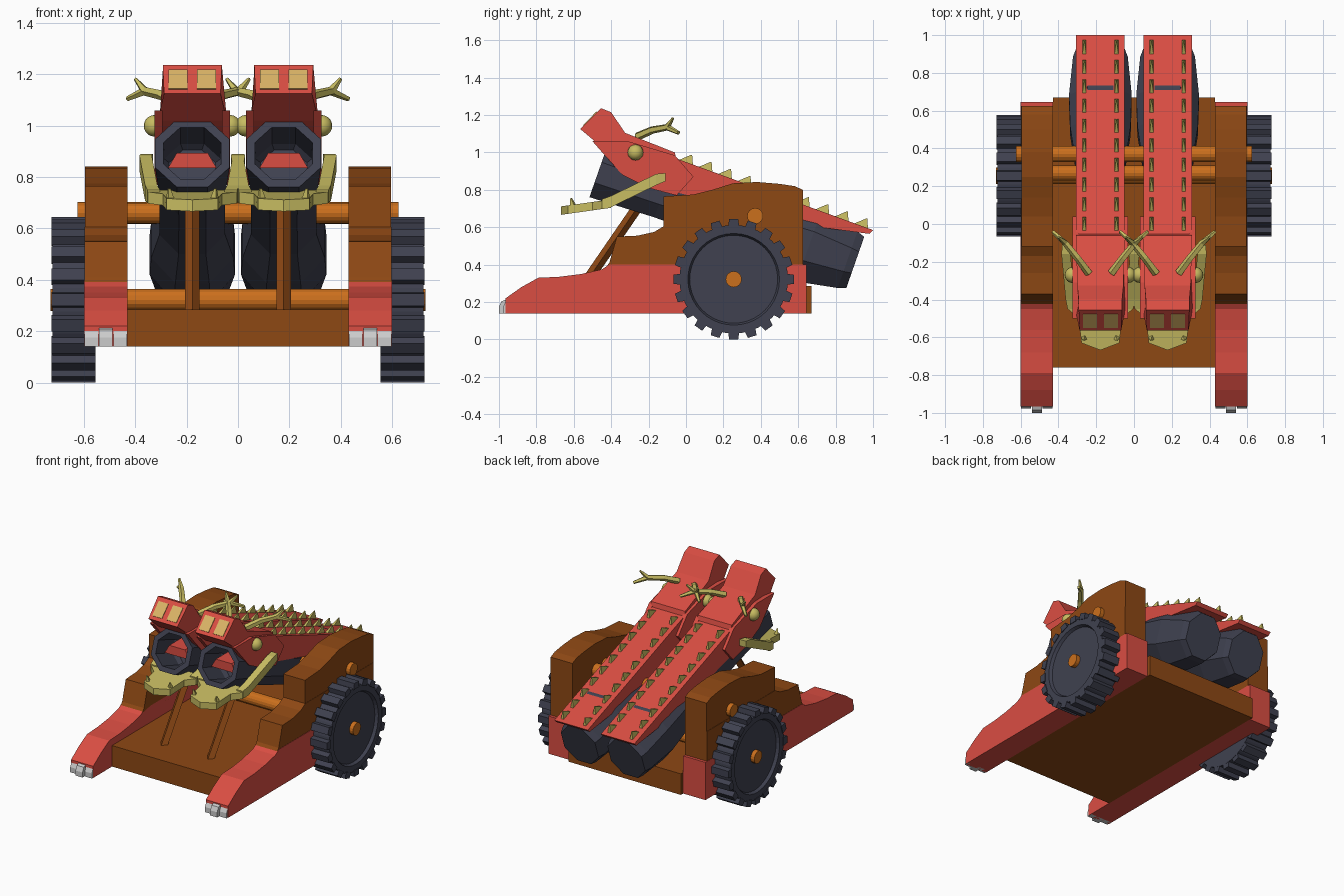
import bpy, bmesh, math
from mathutils import Vector, Matrix

if "Cube" in bpy.data.objects:
    bpy.data.objects.remove(bpy.data.objects["Cube"])


def mat(name, r, g, b):
    m = bpy.data.materials.new(name)
    m.diffuse_color = (r, g, b, 1)
    m.use_nodes = True
    m.node_tree.nodes["Principled BSDF"].inputs["Base Color"].default_value = m.diffuse_color
    return m


BROWN = mat("brown_wood", 0.27, 0.065, 0.007)
ORANGE = mat("orange_wood", 0.6, 0.16, 0.012)
RED = mat("red_paint", 0.70, 0.075, 0.055)
DARK = mat("dark_iron", 0.05, 0.053, 0.08)
BONE = mat("bone_yellow", 0.57, 0.50, 0.12)
TAN = mat("tan", 0.7, 0.45, 0.13)


def finish(name, bm, material):
    bmesh.ops.recalc_face_normals(bm, faces=bm.faces)
    me = bpy.data.meshes.new(name)
    bm.to_mesh(me)
    bm.free()
    ob = bpy.data.objects.new(name, me)
    bpy.context.collection.objects.link(ob)
    if material:
        me.materials.append(material)
    return ob


def add_loft(bm, rings):
    """Skin a list of equal-length point rings and cap both ends."""
    vr = [[bm.verts.new(p) for p in ring] for ring in rings]
    n = len(vr[0])
    for a, b in zip(vr, vr[1:]):
        for i in range(n):
            j = (i + 1) % n
            bm.faces.new((a[i], a[j], b[j], b[i]))
    bm.faces.new(vr[0][::-1])
    bm.faces.new(vr[-1])


def loft(name, rings, material):
    bm = bmesh.new()
    add_loft(bm, rings)
    return finish(name, bm, material)


def slab(name, prof, x0, x1, material):
    """Extrude a (y, z) side profile from x0 to x1."""
    return loft(name, [[(x, y, z) for y, z in prof] for x in (x0, x1)], material)


def box(name, x0, x1, y0, y1, z0, z1, material):
    return slab(name, [(y0, z0), (y1, z0), (y1, z1), (y0, z1)], x0, x1, material)


def rod(name, y, z, r, half, material):
    ring = [(y + r * math.cos(k * math.pi / 8), z + r * math.sin(k * math.pi / 8)) for k in range(16)]
    return slab(name, ring, -half, half, material)


def beam(name, path, radii, material, n=5):
    """Tapered faceted bar along a path."""
    pts = [Vector(p) for p in path]
    rings = []
    for i, p in enumerate(pts):
        d = pts[min(i + 1, len(pts) - 1)] - pts[max(i - 1, 0)]
        q = d.to_track_quat('Z', 'Y')
        rings.append([p + q @ Vector((radii[i] * math.cos(2 * math.pi * k / n),
                                      radii[i] * math.sin(2 * math.pi * k / n), 0)) for k in range(n)])
    return loft(name, rings, material)


# Chassis floor and axles
box("floor_board", -0.43, 0.43, -0.76, 0.67, 0.14, 0.285, BROWN)
rod("cannon_axle", 0.37, 0.66, 0.043, 0.625, ORANGE)
rod("wheel_axle", 0.255, 0.322, 0.043, 0.73, ORANGE)
rod("front_crossbar", 0.27, 0.66, 0.04, 0.43, ORANGE)

# Side panels, feet, claws and wheels
FOOT = [(-0.965, 0.14), (-0.965, 0.22), (-0.88, 0.28), (-0.79, 0.33), (-0.68, 0.335), (-0.56, 0.35),
        (-0.45, 0.375), (-0.41, 0.40), (0.645, 0.40), (0.645, 0.14)]
LOWER = [(-0.44, 0.37), (-0.41, 0.41), (-0.37, 0.55), (-0.26, 0.555), (-0.17, 0.575), (-0.12, 0.605),
         (0.625, 0.605), (0.625, 0.37)]
UPPER = [(-0.12, 0.60), (-0.12, 0.765), (0.04, 0.775), (0.14, 0.80), (0.25, 0.835), (0.38, 0.842),
         (0.5, 0.832), (0.58, 0.82), (0.625, 0.80), (0.625, 0.60)]
WY, WZ = 0.255, 0.322
for s in (-1, 1):
    slab("foot", FOOT, s * 0.43, s * 0.60, RED)
    slab("side_panel_lower", LOWER, s * 0.43, s * 0.598, BROWN)
    slab("side_panel_upper", UPPER, s * 0.43, s * 0.596, BROWN)
    for k, tip in enumerate((-0.978, -1.0, -0.978)):
        x = 0.432 + k * 0.056
        slab("claw", [(tip, 0.14), (tip, 0.175), (tip + 0.015, 0.205), (-0.94, 0.222), (-0.94, 0.14)],
             s * x, s * (x + 0.053), None)
    bm = bmesh.new()
    tire = [(0.05, 0.555), (0.29, 0.555), (0.29, 0.722), (0.245, 0.722), (0.235, 0.702), (0.05, 0.702)]
    add_loft(bm, [[(s * x, WY + r * math.cos(a * math.pi / 20), WZ + r * math.sin(a * math.pi / 20))
                   for a in range(40)] for r, x in tire])
    for k in range(20):
        rot = Matrix.Rotation(k * math.pi / 10, 4, 'X')
        sec = [(0.28, -0.03), (0.322, -0.024), (0.322, 0.024), (0.28, 0.03)]
        add_loft(bm, [[Vector((s * x, WY, WZ)) + rot @ Vector((0, t, r)) for r, t in sec]
                      for x in (0.556, 0.727)])
    finish("toothed_wheel", bm, DARK)

# Cannon axis runs from muzzle to breech
A, B = Vector((0, -0.47, 0.893)), Vector((0, 0.905, 0.412))
D = (B - A).normalized()
UP = Vector((1, 0, 0)).cross(D)


def octagon(cx, t, rx, rz):
    c = A.lerp(B, t) + Vector((cx, 0, 0))
    k = 1 / math.cos(math.pi / 8)
    angs = [math.pi / 8 + i * math.pi / 4 for i in range(8)]
    return [c + Vector((rx * k * math.cos(a), 0, 0)) + UP * rz * k * math.sin(a) for a in angs]


BARREL = [(0.15, .09, .09), (0.13, .11, .105), (0, .112, .107), (0, .145, .14), (0.25, .127, .127),
          (0.55, .128, .135), (0.7, .16, .18), (0.82, .166, .20), (0.97, .145, .16), (1.0, .13, .145)]
HEAD = [(-0.565, 1.125, .11), (-0.455, 1.237, .115), (-0.40, 1.215, .115), (-0.326, 1.105, .122),
        (-0.06, 1.0, .13), (-0.03, 0.87, .13), (-0.40, 1.0, .14), (-0.44, 1.02, .135)]
FLANK = [(-0.50, 1.06), (-0.31, 1.06), (-0.06, 0.985), (0.04, 0.87), (-0.05, 0.77),
         (-0.2, 0.81), (-0.34, 0.88), (-0.43, 0.98)]
SPINE = [(-0.1, 0.985), (-0.1, 0.80), (0.6, 0.615), (0.98, 0.565), (1.0, 0.585)]
JAW = [(-.18, -.40), (-.172, -.45), (-.115, -.5), (-.10, -.63), (0, -.668),
       (.10, -.63), (.115, -.5), (.172, -.45), (.18, -.40)]


def spine_z(y):
    return 0.585 + (1.0 - y) * 0.4 / 1.1


for cx in (-0.178, 0.178):
    loft("cannon_barrel", [octagon(cx, *b) for b in BARREL], DARK)
    beam("barrel_strut", [(cx, -0.56, 0.27), (cx, -0.23, 0.75)], [0.028, 0.028], BROWN, 4)
    # Red back plate, beast head and tongue
    slab("back_plate", SPINE, cx - 0.128, cx + 0.128, RED)
    loft("beast_head", [[(cx + s * w, y, z) for y, z, w in HEAD] for s in (-1, 1)], RED)
    tongue = [(-.095, .835), (.095, .835), (.06, .895), (-.06, .895)]
    loft("tongue", [[(cx + x, y, z) for x, z in tongue] for y in (-0.41, -0.28)], RED)
    # Lower jaw tray with arms and teeth
    loft("lower_jaw", [[(cx + x, y, 0.70 + (y + 0.43) * 0.14 + h) for x, y in JAW]
                       for h in (0, 0.045)], BONE)
    for s in (-1, 1):
        slab("head_flank", FLANK, cx + s * 0.116, cx + s * 0.147, RED)
        arm = [(-0.11, 0.868, .178, .022), (-0.16, 0.855, .182, .03), (-0.40, 0.738, .16, .03),
               (-0.45, 0.725, .15, .025)]
        loft("jaw_arm", [[(cx + s * o + dx * 0.024, y, z + dz * h) for dx, dz in
                          ((-1, -1), (1, -1), (1, 1), (-1, 1))] for y, z, o, h in arm], BONE)
        beam("jaw_tooth", [(cx + s * .085, -0.60, 0.70), (cx + s * .09, -0.615, 0.755)], [.022, .006], BONE, 4)
        # Nostril panes on the snout front
        slab("nostril", [(-0.551, 1.145), (-0.479, 1.219), (-0.47, 1.21), (-0.542, 1.136)],
             cx + s * 0.018, cx + s * 0.092, TAN)
        # Eyes
        bm = bmesh.new()
        bmesh.ops.create_uvsphere(bm, u_segments=16, v_segments=10, radius=0.042,
                                  matrix=Matrix.Translation((cx + s * 0.147, -0.27, 1.0)))
        eye = finish("eye", bm, BONE)
        for p in eye.data.polygons:
            p.use_smooth = True
        # Forked horns
        fork = (cx + s * 0.185, -0.10, 1.135)
        beam("horn", [(cx + s * 0.06, -0.26, 1.085), (cx + s * 0.12, -0.18, 1.12), fork,
                      (cx + s * 0.222, -0.07, 1.183)], [.022, .02, .018, .007], BONE)
        beam("horn_branch", [fork, (cx + s * 0.252, -0.04, 1.105)], [.017, .010], BONE)
        # Row of back spikes pointing rearwards
        for k in range(10):
            y = -0.05 + k * 0.104
            x = cx + s * 0.085
            base = [(x + dx * 0.012, y + dy, spine_z(y + dy) - 0.012) for dx, dy in
                    ((-1, 0), (1, 0), (1, 0.088), (-1, 0.088))]
            top = [(x + dx * 0.002, y + dy, spine_z(y + 0.08) + 0.05) for dx, dy in
                   ((-1, 0.078), (1, 0.078), (1, 0.083), (-1, 0.083))]
            loft("back_spike", [base, top], BONE)
